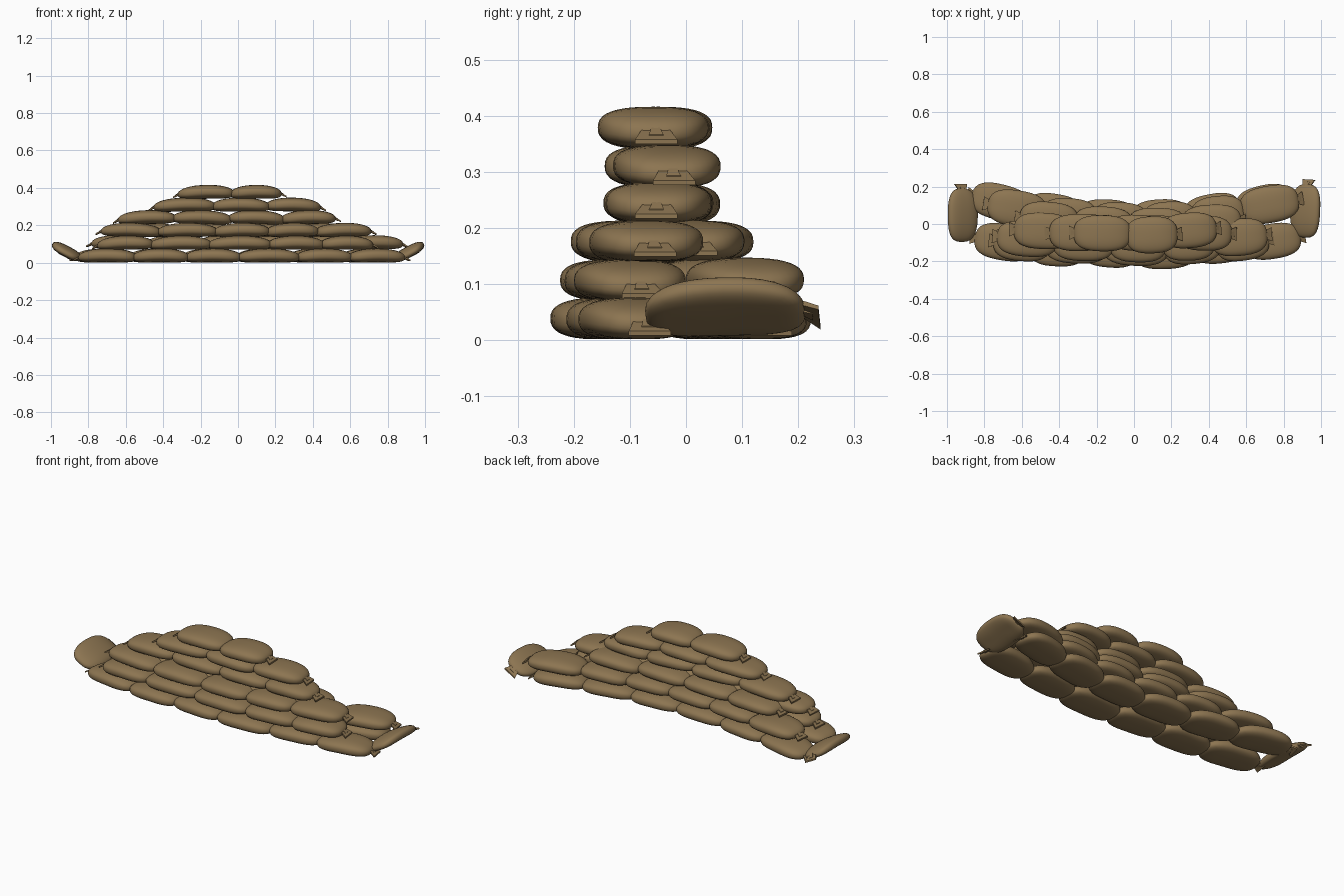
import bpy, bmesh, math, random
from mathutils import Matrix, Vector

if "Cube" in bpy.data.objects:
    bpy.data.objects.remove(bpy.data.objects["Cube"])

random.seed(7)
mat = bpy.data.materials.new("burlap brown")
mat.diffuse_color = (0.265, 0.178, 0.083, 1)
mat.use_nodes = True
mat.node_tree.nodes["Principled BSDF"].inputs["Base Color"].default_value = mat.diffuse_color


def make_bag(name, matrix, size, tag):
    """Pillow-shaped sack with a tied, flared mouth on its +x or -x end."""
    bm = bmesh.new()
    bmesh.ops.create_cube(bm, size=2)
    bmesh.ops.subdivide_edges(bm, edges=bm.edges[:], cuts=9, use_grid_fill=True)
    L, W, H = (s / 2 for s in size)
    for v in bm.verts:
        x, y, z = v.co
        h = (abs(x) ** 3 + abs(y) ** 3) ** (1 / 3)
        n = (h ** 2.6 + abs(z) ** 2.6) ** (1 / 2.6)
        x, y, z = x / n, y / n, z / n
        # ends droop, underside stays flat
        v.co = (x * L, y * W * (1 - 0.08 * x * x), max(z * H - 0.012 * x * x, -H))
    for f in bm.faces:
        f.smooth = True
    # flared mouth of the sack, sloping down and out, with a small knot
    for rows in (((-0.012, 0.022, 0.005), (0.03, 0.038, 0.004)),
                 ((-0.01, 0.006, 0.010), (0.016, 0.013, 0.006))):
        ends = []
        for d, w, t in rows:
            px, pz = tag * (L + d * 0.85), -0.012 - d * 0.5
            ends.append([bm.verts.new((px, a * w, pz + b * t))
                         for a, b in ((-1, -1), (1, -1), (1, 1), (-1, 1))])
        a, b = ends
        new = [bm.faces.new(a), bm.faces.new(b)]
        for i in range(4):
            j = (i + 1) % 4
            new.append(bm.faces.new((a[i], a[j], b[j], b[i])))
        bmesh.ops.recalc_face_normals(bm, faces=new)
    me = bpy.data.meshes.new(name)
    bm.to_mesh(me)
    bm.free()
    me.materials.append(mat)
    ob = bpy.data.objects.new(name, me)
    ob.matrix_world = matrix
    bpy.context.collection.objects.link(ob)


# rows: name, centre height, y at the middle, bow of the wall, joints along x
ROWS = [
    ("front_row_1", 0.039, -0.140, 0.10, (-0.84, -0.55, -0.27, 0.01, 0.32, 0.60, 0.88)),
    ("back_row_1", 0.039, 0.030, 0.18, (-0.86, -0.57, -0.29, 0.00, 0.28, 0.56, 0.83)),
    ("front_row_2", 0.107, -0.135, 0.10, (-0.74, -0.46, -0.15, 0.17, 0.45, 0.71)),
    ("back_row_2", 0.110, 0.020, 0.16, (-0.77, -0.48, -0.21, 0.06, 0.32, 0.58, 0.87)),
    ("front_row_3", 0.176, -0.108, 0.10, (-0.72, -0.42, -0.12, 0.16, 0.42, 0.70)),
    ("back_row_3", 0.176, -0.005, 0.12, (-0.60, -0.31, -0.02, 0.27, 0.56)),
    ("row_4", 0.244, -0.050, 0.03, (-0.63, -0.34, -0.04, 0.24, 0.51)),
    ("row_5", 0.311, -0.040, 0.03, (-0.44, -0.13, 0.16, 0.43)),
    ("row_6", 0.379, -0.054, 0.00, (-0.31, -0.03, 0.22)),
]
for name, z, y0, bow, joints in ROWS:
    count = len(joints) - 1
    for i in range(count):
        a, b = joints[i], joints[i + 1]
        x = (a + b) / 2
        tag = -1 if i == 0 else 1 if i == count - 1 else random.choice((-1, 1))
        yaw = math.atan(2 * bow * x) + random.uniform(-0.06, 0.06)
        pitch = 0 if z < 0.05 else random.uniform(-0.03, 0.03)
        y = y0 + bow * x * x + random.uniform(-0.008, 0.008)
        m = (Matrix.Translation((x, y, z)) @ Matrix.Rotation(yaw, 4, 'Z')
             @ Matrix.Rotation(pitch, 4, 'Y'))
        make_bag(f"{name}_bag_{i + 1}", m,
                 (b - a + 0.025, random.uniform(0.185, 0.20), 0.074), tag)

# end bags lie across the wall with their outer edge tipped up
for s, y, yaw in ((-1, 0.047, 90), (1, 0.070, 87)):
    m = (Matrix.Translation((s * 0.915, y, 0.06))
         @ Matrix.Rotation(math.radians(-28 * s), 4, 'Y')
         @ Matrix.Rotation(math.radians(yaw), 4, 'Z'))
    make_bag("left_end_bag" if s < 0 else "right_end_bag", m, (0.285, 0.175, 0.058), 1)
